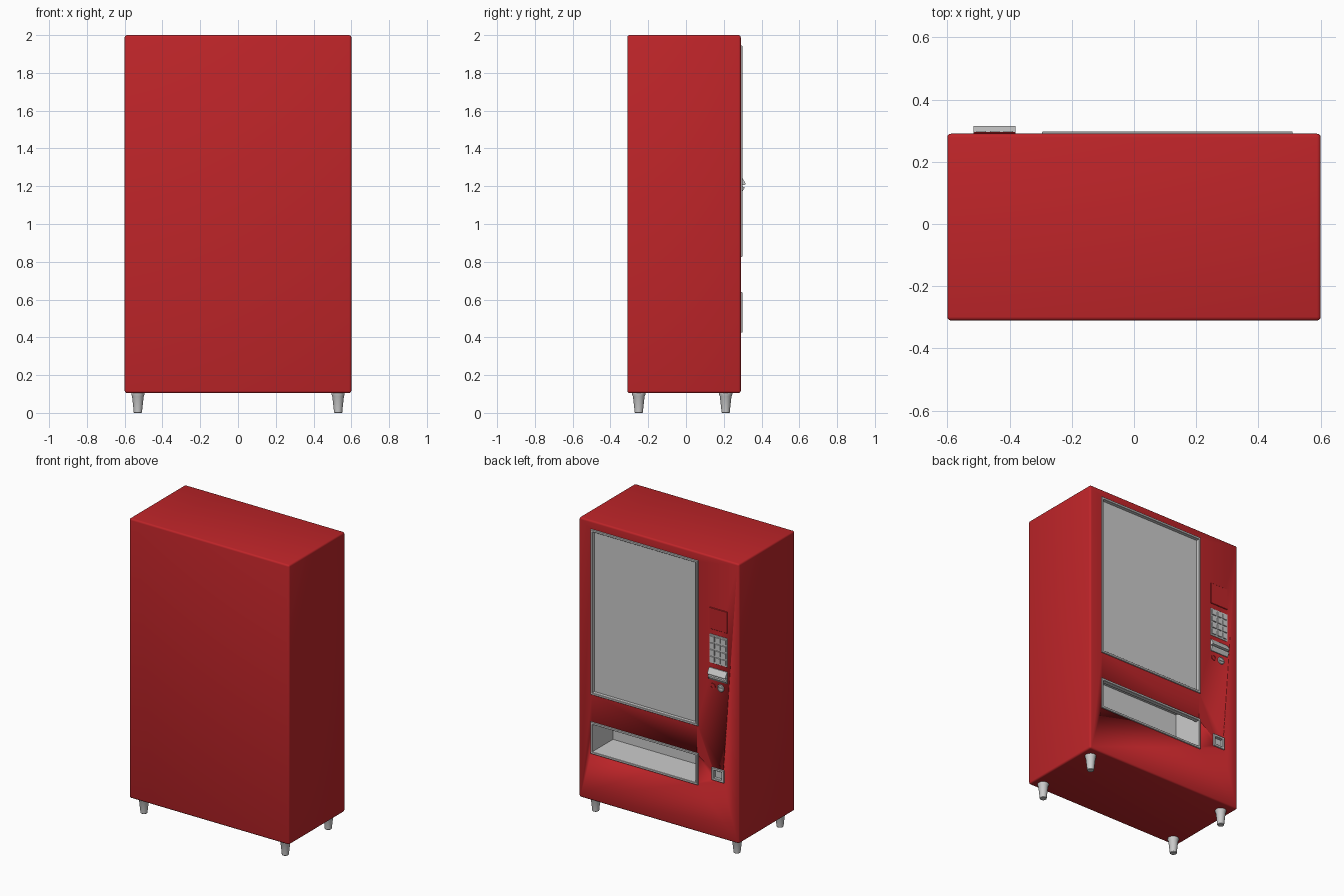
import bpy, bmesh, math

if "Cube" in bpy.data.objects:
    bpy.data.objects.remove(bpy.data.objects["Cube"])

FACE = 0.29  # y of the service face

red = bpy.data.materials.new("red_paint")
red.diffuse_color = (0.52, 0.018, 0.022, 1)
red.use_nodes = True
red.node_tree.nodes["Principled BSDF"].inputs["Base Color"].default_value = red.diffuse_color


def finish(name, bm, mat=None, smooth=True):
    bmesh.ops.recalc_face_normals(bm, faces=bm.faces)
    me = bpy.data.meshes.new(name)
    bm.to_mesh(me)
    bm.free()
    ob = bpy.data.objects.new(name, me)
    bpy.context.collection.objects.link(ob)
    if mat:
        me.materials.append(mat)
    if smooth:
        bpy.ops.object.select_all(action='DESELECT')
        ob.select_set(True)
        bpy.context.view_layer.objects.active = ob
        bpy.ops.object.shade_smooth_by_angle(angle=math.radians(35))
    return ob


def add_box(bm, x, y, z):
    vs = bmesh.ops.create_cube(bm, size=1)["verts"]
    for v in vs:
        for i, (a, b) in enumerate((x, y, z)):
            v.co[i] = (a + b) / 2 + v.co[i] * (b - a)
    return vs


def box(name, x, y, z, bevel=0, mat=None, segs=1):
    bm = bmesh.new()
    add_box(bm, x, y, z)
    if bevel:
        bmesh.ops.bevel(bm, geom=bm.edges[:], offset=bevel, segments=segs,
                        profile=0.5, affect='EDGES')
    return finish(name, bm, mat)


def frame(name, x, z, w, y0, y1, inner_y, mat=None):
    """Rectangular trim ring with a bevelled lip and an inner wall."""
    rings = [(0, y0), (0, y1 - 0.002), (0.002, y1), (w - 0.002, y1),
             (w, y1 - 0.002), (w, inner_y)]
    bm = bmesh.new()
    loops = [[bm.verts.new(c) for c in ((x[0] + o, y, z[0] + o), (x[1] - o, y, z[0] + o),
                                       (x[1] - o, y, z[1] - o), (x[0] + o, y, z[1] - o))]
             for o, y in rings]
    for a, b in zip(loops, loops[1:]):
        for i in range(4):
            j = (i + 1) % 4
            bm.faces.new((a[i], a[j], b[j], b[i]))
    return finish(name, bm, mat, smooth=False)


def lathe(name, profile, loc, axis='Z', n=24, mat=None):
    """Revolve (radius, height) pairs; axis 'Y' points out of the service face."""
    bm = bmesh.new()
    rings = []
    for r, h in profile:
        ring = []
        for k in range(n):
            a = 2 * math.pi * k / n
            c, s = r * math.cos(a), r * math.sin(a)
            p = (c, s, h) if axis == 'Z' else (c, h, s)
            ring.append(bm.verts.new([p[i] + loc[i] for i in range(3)]))
        rings.append(ring)
    for a, b in zip(rings, rings[1:]):
        for i in range(n):
            bm.faces.new((a[i], a[(i + 1) % n], b[(i + 1) % n], b[i]))
    bm.faces.new(rings[0])
    bm.faces.new(rings[-1])
    return finish(name, bm, mat)


def cut(target, x, y, z):
    c = box("cutter", x, y, z)
    m = target.modifiers.new("cut", 'BOOLEAN')
    m.operation, m.solver, m.object = 'DIFFERENCE', 'EXACT', c
    bpy.ops.object.select_all(action='DESELECT')
    bpy.context.view_layer.objects.active = target
    target.select_set(True)
    bpy.ops.object.modifier_apply(modifier=m.name)
    bpy.data.objects.remove(c, do_unlink=True)


# Cabinet with openings for the window, delivery bin and coin return
WX, WZ = (-0.295, 0.51), (0.825, 1.945)
BX, BZ = (-0.295, 0.51), (0.425, 0.64)
CX, CZ = (-0.49, -0.40), (0.49, 0.575)
cabinet = box("cabinet", (-0.6, 0.6), (-0.31, FACE), (0.105, 2.0), 0.012, red, 3)
cut(cabinet, (WX[0] + .008, WX[1] - .008), (0.26, 0.35), (WZ[0] + .008, WZ[1] - .008))
cut(cabinet, (BX[0] + .008, BX[1] - .008), (0.20, 0.35), (BZ[0] + .008, BZ[1] - .008))
cut(cabinet, (BX[0] + .004, BX[1] - .004), (0.06, 0.27), (BZ[0] + .004, 0.78))
cut(cabinet, (CX[0] + .008, CX[1] - .008), (0.26, 0.35), (CZ[0] + .008, CZ[1] - .008))

# Display window
frame("window_frame", WX, WZ, 0.015, FACE - 0.005, 0.298, 0.272)
box("window_glass", (WX[0] + .01, WX[1] - .01), (0.265, 0.274), (WZ[0] + .01, WZ[1] - .01))

# Delivery bin: trim and a liner open towards the user
frame("bin_frame", BX, BZ, 0.015, FACE - 0.005, 0.298, 0.268)
bm = bmesh.new()
add_box(bm, (BX[0] + .015, BX[1] - .015), (0.075, 0.285), (BZ[0] + .015, 0.76))
bm.normal_update()
bmesh.ops.delete(bm, geom=[f for f in bm.faces if f.normal.y > 0.9], context='FACES')
liner = finish("bin_liner", bm, smooth=False)
liner.data.flip_normals()
# keep the liner behind the cabinet skin above the opening
for v in liner.data.vertices:
    if v.co.y > 0.2 and v.co.z > 0.7:
        v.co.y = 0.268

# Coin return
frame("coin_return_frame", CX, CZ, 0.016, FACE - 0.005, 0.298, 0.272)
box("coin_return_flap", (CX[0] + .01, CX[1] - .01), (0.265, 0.278), (CZ[0] + .01, CZ[1] - .01))

# Display panel above the keypad
box("card_panel", (-0.515, -0.38), (FACE - 0.01, 0.295), (1.51, 1.655), 0.002, red)

# Keypad plate with a 3 x 4 button grid
box("keypad_plate", (-0.515, -0.38), (FACE - 0.01, 0.293), (1.28, 1.475), 0.001)
bm = bmesh.new()
for col in range(3):
    for row in range(4):
        cx, cz = -0.4475 + (col - 1) * 0.043, 1.3775 + (row - 1.5) * 0.046
        vs = add_box(bm, (cx - .017, cx + .017), (FACE, 0.299), (cz - .018, cz + .018))
        for v in vs:
            if v.co.y > 0.295:
                v.co.x = cx + (v.co.x - cx) * 0.88
                v.co.z = cz + (v.co.z - cz) * 0.88
finish("keypad_buttons", bm, smooth=False)

# Bill slot, extruded from a side profile (y, z)
prof = [(0.28, 1.248), (0.296, 1.248), (0.315, 1.216), (0.315, 1.208), (0.297, 1.206),
        (0.297, 1.198), (0.309, 1.196), (0.309, 1.188), (0.296, 1.168), (0.28, 1.168)]
bm = bmesh.new()
f = bm.faces.new([bm.verts.new((-0.515, y, z)) for y, z in prof])
ext = bmesh.ops.extrude_face_region(bm, geom=[f])["geom"]
for v in ext:
    if isinstance(v, bmesh.types.BMVert):
        v.co.x = -0.38
finish("bill_slot", bm, smooth=False)

# Coin button and coin slot disc
lathe("reject_button_ring", [(0.018, -0.005), (0.018, 0.004), (0.013, 0.004), (0.013, 0.001)],
      (-0.405, FACE, 1.125), 'Y', mat=red)
lathe("coin_slot_disc", [(0.025, -0.005), (0.025, 0.004), (0.022, 0.007), (0.018, 0.007),
                         (0.017, 0.004)], (-0.465, FACE, 1.125), 'Y')
box("coin_slot_bar", (-0.482, -0.448), (FACE, 0.298), (1.121, 1.129))

# Four tapered feet
for sx in (-1, 1):
    for y in (-0.25, 0.21):
        lathe("foot", [(0.019, 0), (0.022, 0.003), (0.023, 0.016), (0.031, 0.088),
                       (0.035, 0.097), (0.035, 0.107)], (sx * 0.53, y, 0))
